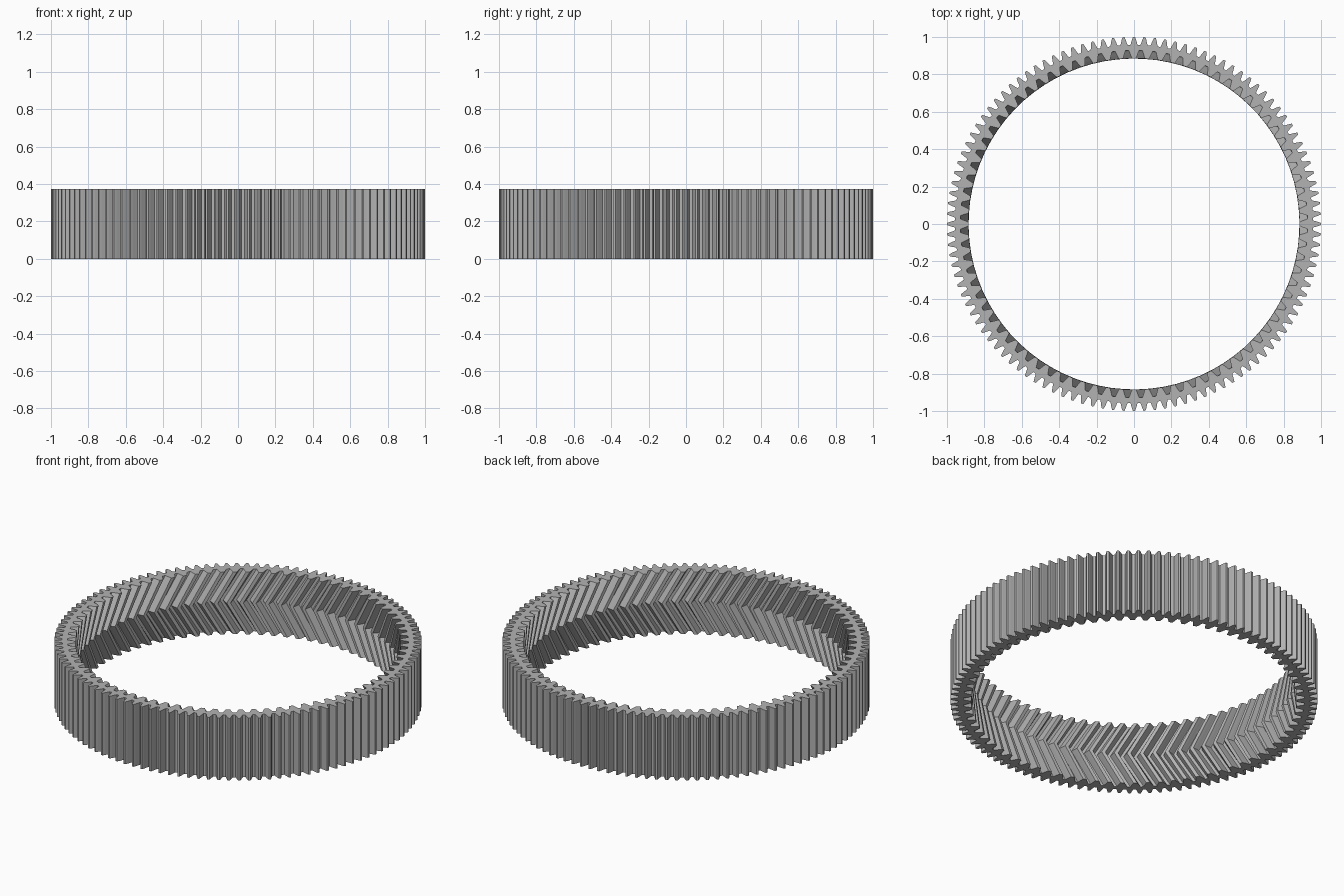
import bpy, bmesh
from math import sin, cos, pi, radians, tan

HEIGHT = 0.374
OUTER_TEETH, INNER_TEETH = 112, 80
TWIST = HEIGHT / 2 * tan(radians(30)) / 0.91

# Remove the default cube
cube = bpy.data.objects.get("Cube")
if cube:
    bpy.data.objects.remove(cube, do_unlink=True)


def tooth_loop(bm, count, profile, z, turn):
    """Closed ring of vertices; profile is (fraction of pitch, radius)."""
    pitch = 2 * pi / count
    verts = []
    for i in range(count):
        for f, r in profile:
            a = (i + f) * pitch + turn
            verts.append(bm.verts.new((r * cos(a), r * sin(a), z)))
    return verts


def bridge(bm, low, high):
    n = len(low)
    for i in range(n):
        j = (i + 1) % n
        bm.faces.new((low[i], low[j], high[j], high[i]))


def mirrored(half):
    return [(-f, r) for f, r in half] + [(f, r) for f, r in reversed(half)]


# Tooth outlines, from root to tip
outer_profile = mirrored([(0.36, 0.957), (0.27, 0.972), (0.19, 0.987), (0.10, 1.0)])
inner_profile = mirrored([(0.38, 0.928), (0.32, 0.917), (0.25, 0.903), (0.15, 0.886)])

bm = bmesh.new()
# Straight outer teeth
outer = [tooth_loop(bm, OUTER_TEETH, outer_profile, z, 0) for z in (0, HEIGHT)]
bridge(bm, *outer)
# Herringbone inner teeth, turned at mid height
inner = [tooth_loop(bm, INNER_TEETH, inner_profile, z, t)
         for z, t in ((0, 0), (HEIGHT / 2, TWIST), (HEIGHT, 0))]
bridge(bm, inner[1], inner[0])
bridge(bm, inner[2], inner[1])
# Flat end faces between the two toothed edges
for a, b in ((outer[0], inner[0]), (outer[1], inner[2])):
    edges = []
    for loop in (a, b):
        for i in range(len(loop)):
            edges.append(bm.edges.get((loop[i - 1], loop[i])))
    bmesh.ops.triangle_fill(bm, edges=edges, use_beauty=True)
bmesh.ops.recalc_face_normals(bm, faces=bm.faces)

mesh = bpy.data.meshes.new("ring_gear")
bm.to_mesh(mesh)
bm.free()
ring = bpy.data.objects.new("ring_gear", mesh)
bpy.context.collection.objects.link(ring)

# Plain grey metal
mat = bpy.data.materials.new("grey_metal")
mat.use_nodes = True
colour = (0.45, 0.45, 0.45, 1)
mat.diffuse_color = colour
mat.node_tree.nodes["Principled BSDF"].inputs["Base Color"].default_value = colour
mesh.materials.append(mat)
